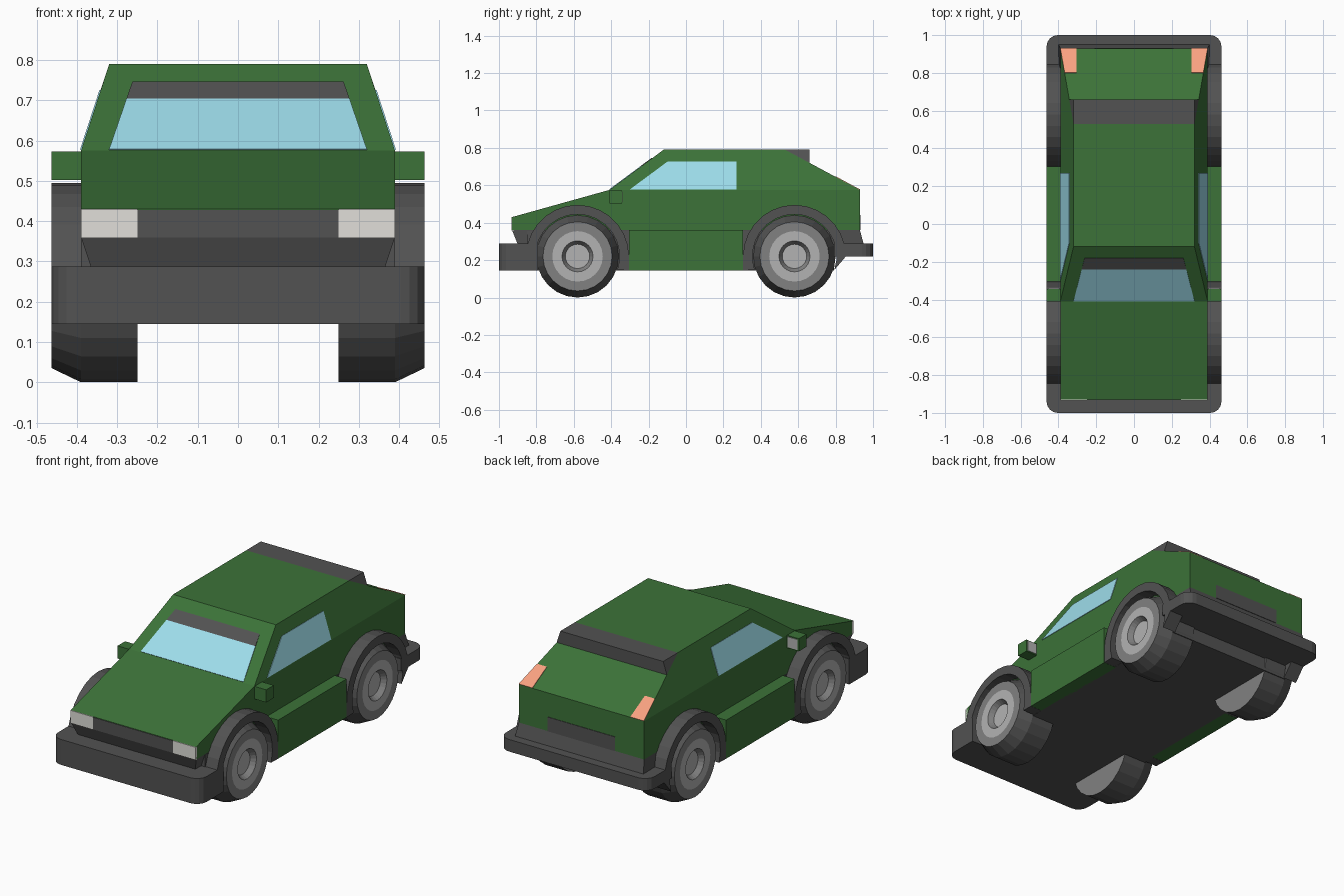
import bpy, bmesh
from math import sin, cos, pi, radians
from mathutils import Vector

if "Cube" in bpy.data.objects:
    bpy.data.objects.remove(bpy.data.objects["Cube"])


def material(name, r, g, b):
    m = bpy.data.materials.new(name)
    m.diffuse_color = (r, g, b, 1)
    m.use_nodes = True
    m.node_tree.nodes["Principled BSDF"].inputs["Base Color"].default_value = m.diffuse_color
    return m


GREEN = material("green paint", 0.045, 0.17, 0.04)
DARK = material("dark trim", 0.085, 0.085, 0.085)
MID = material("sidewall grey", 0.22, 0.22, 0.22)
LIGHT = material("rim grey", 0.45, 0.45, 0.45)
GLASS = material("glass", 0.34, 0.72, 0.83)
WHITE = material("headlight white", 0.75, 0.74, 0.70)
ORANGE = material("tail light orange", 0.95, 0.36, 0.22)


def finish(name, bm, *mats):
    bmesh.ops.recalc_face_normals(bm, faces=bm.faces)
    me = bpy.data.meshes.new(name)
    bm.to_mesh(me)
    bm.free()
    ob = bpy.data.objects.new(name, me)
    for m in mats:
        me.materials.append(m)
    bpy.context.collection.objects.link(ob)
    return ob


def loft(name, right, left, sides, mat):
    """Solid bridged between two matching outlines; sides lists the end faces."""
    bm = bmesh.new()
    R = [bm.verts.new(p) for p in right]
    L = [bm.verts.new(p) for p in left]
    n = len(R)
    for i in range(n):
        j = (i + 1) % n
        bm.faces.new((R[i], R[j], L[j], L[i]))
    for s in sides or [range(n)]:
        bm.faces.new([R[i] for i in s])
        bm.faces.new([L[i] for i in s])
    return finish(name, bm, mat)


def symmetric(name, pts, mat, sides=None):
    return loft(name, pts, [(-x, y, z) for x, y, z in pts], sides, mat)


def slab(name, x0, x1, yz, mat):
    return loft(name, [(x1, y, z) for y, z in yz], [(x0, y, z) for y, z in yz], None, mat)


def box(name, x0, x1, y0, y1, z0, z1, mat):
    return slab(name, x0, x1, [(y0, z0), (y1, z0), (y1, z1), (y0, z1)], mat)


def panel(name, pts, out, mat):
    """Thin flat panel lying just outside a body surface."""
    p = [Vector(q) for q in pts]
    nrm = (p[1] - p[0]).cross(p[2] - p[0]).normalized()
    if nrm.dot(Vector(out)) < 0:
        nrm.negate()
    return loft(name, [q + nrm * 0.003 for q in p], [q - nrm * 0.003 for q in p], None, mat)


# Body shell: hood, tapered cabin and sloped back
symmetric("body", [(.39, -.93, .36), (.39, -.93, .43), (.39, -.41, .575), (.32, -.12, .79),
                   (.32, .53, .79), (.39, .93, .575), (.39, .93, .36)],
          GREEN, [(0, 1, 2, 5, 6), (2, 3, 4, 5)])
symmetric("spoiler", [(.32, .53, .79), (.32, .66, .79), (.343, .66, .72)], DARK)

# Underbody and valance below the paint
box("underbody", -.39, .39, -.85, .79, .145, .355, DARK)
symmetric("valance", [(.365, -.90, .285), (.39, -.93, .36), (.39, .93, .36), (.40, .95, .285)], DARK)


# Bumpers with rounded outer corners
def bumper(name, s, z0, z1):
    outline = [(.463, .79 * s)]
    for k in range(5):
        a = k * pi / 8
        outline.append((.403 + .06 * cos(a), s * (.94 + .06 * sin(a))))
    outline += [(-x, y) for x, y in reversed(outline)]
    loft(name, [(x, y, z1) for x, y in outline], [(x, y, z0) for x, y in outline], None, DARK)


bumper("front_bumper", -1, .145, .288)
bumper("rear_bumper", 1, .22, .288)


# Windscreen and its dark top strip lie on the front slope
def screen(z):
    return -.41 + .29 * (z - .575) / .215


def strip(name, za, wa, zb, wb, mat):
    panel(name, [(-wa, screen(za), za), (wa, screen(za), za), (wb, screen(zb), zb),
                 (-wb, screen(zb), zb)], (0, -1, 1), mat)


strip("windscreen", .577, .32, .702, .277, GLASS)
strip("windscreen_strip", .702, .277, .745, .262, DARK)

# Grille and rear plate recess
box("grille", -.25, .25, -.933, -.92, .36, .428, DARK)
box("rear_panel", -.21, .21, .92, .933, .36, .44, DARK)


def flank(z):
    return .39 - .07 * (z - .575) / .215


# Wheel: lathe profile of (x, radius) with a material per band
PROFILE = [(.25, .22, 1), (.39, .22, 0), (.463, .185, 0), (.463, .135, 1), (.463, .083, 2),
           (.435, .065, 1), (.435, 0, 2)]


def wheel(name, s, cy):
    bm = bmesh.new()
    n = 24
    hub = bm.verts.new((.25 * s, cy, .22))
    prev = None
    for x, r, m in PROFILE:
        if r:
            ring = [bm.verts.new((x * s, cy + r * sin(2 * pi * i / n), .22 - r * cos(2 * pi * i / n)))
                    for i in range(n)]
        else:
            ring = [bm.verts.new((x * s, cy, .22))] * n
        for i in range(n):
            j = (i + 1) % n
            if prev is None:
                q = (hub, ring[i], ring[j])
            elif r:
                q = (prev[i], prev[j], ring[j], ring[i])
            else:
                q = (prev[i], prev[j], ring[i])
            bm.faces.new(q).material_index = m
        prev = ring
    finish(name, bm, DARK, MID, LIGHT)


# Wheel arch: flared half ring with a leg down to the sill
def arch(name, s, cy, d):
    pts = [(.275, -.075)] + [(.275 * cos(k * pi / 14), .275 * sin(k * pi / 14)) for k in range(15)]
    inner = [radians(199 - k * 218 / 16) for k in range(17)]
    pts += [(.225 * cos(a), .225 * sin(a)) for a in inner]
    slab(name, .38 * s, .463 * s, [(cy + d * u, .22 + v) for u, v in pts], DARK)


# Everything that repeats on both sides
for side, s in (("right", 1), ("left", -1)):
    panel(side + "_side_window", [(s * flank(z), y, z) for y, z in
          ((-.30, .577), (-.10, .725), (.27, .725), (.27, .577))], (s, 0, 0), GLASS)
    box(side + "_headlight", .25 * s, .39 * s, -.934, -.92, .358, .43, WHITE)
    panel(side + "_tail_light", [(.305 * s, .93, .575), (.39 * s, .93, .575),
          (.367 * s, .80, .645), (.305 * s, .80, .645)], (0, 1, 1), ORANGE)
    box(side + "_sill", .38 * s, .463 * s, -.304, .304, .145, .362, GREEN)
    box(side + "_mirror", .385 * s, .463 * s, -.41, -.343, .502, .573, GREEN)
    box(side + "_mirror_glass", .395 * s, .455 * s, -.345, -.34, .508, .567, LIGHT)
    for end, cy, d in (("front", -.58, 1), ("rear", .58, -1)):
        wheel(f"{end}_{side}_wheel", s, cy)
        arch(f"{end}_{side}_arch", s, cy, d)
